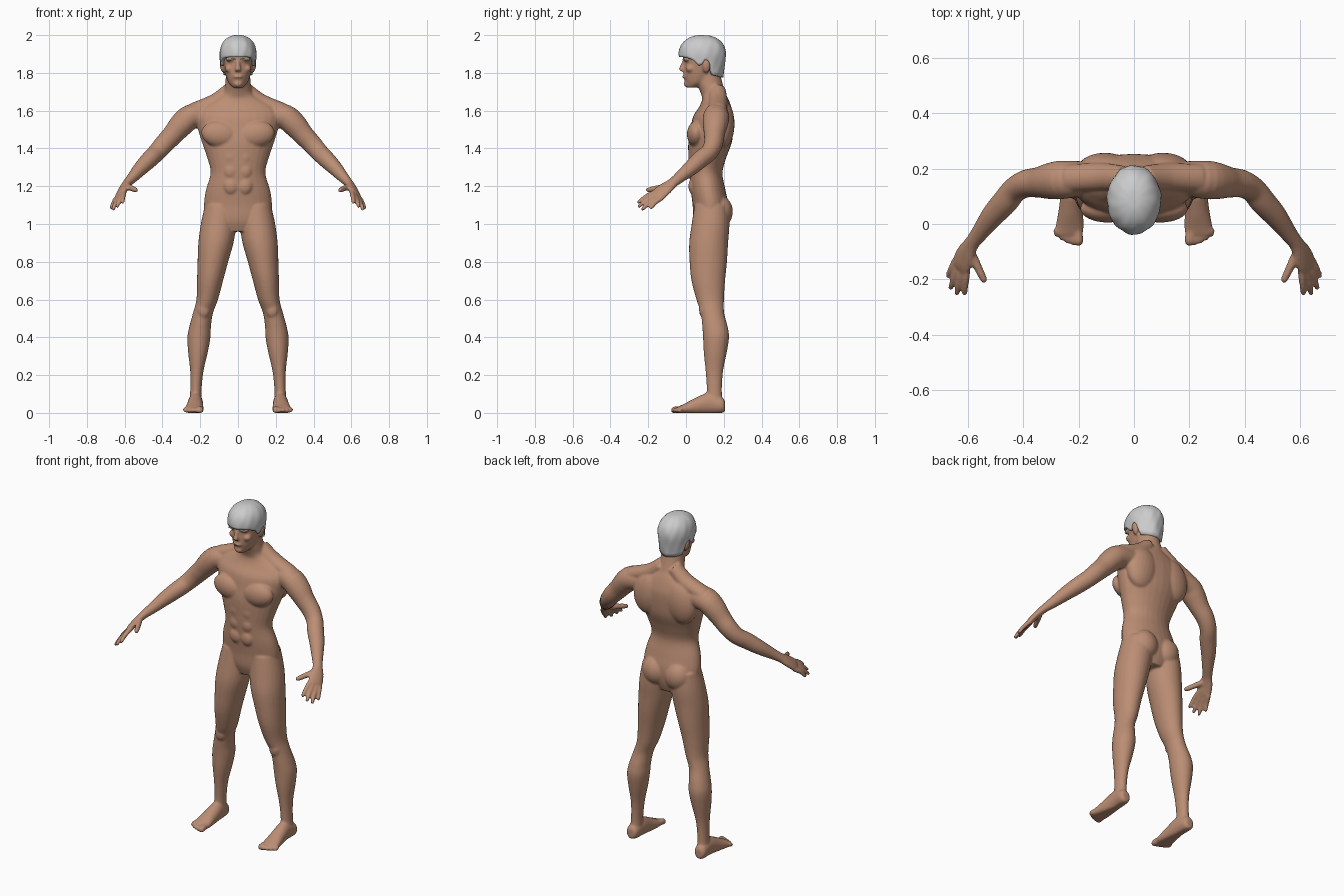
import bpy, bmesh, math
from mathutils import Vector, Matrix

old = bpy.data.objects.get("Cube")
if old:
    bpy.data.objects.remove(old)

UP, SIDE, FRONT = Vector((0, 0, 1)), Vector((1, 0, 0)), Vector((0, -1, 0))
SEGMENTS = 28


def material(name, color):
    mat = bpy.data.materials.new(name)
    mat.use_nodes = True
    mat.diffuse_color = color
    mat.node_tree.nodes["Principled BSDF"].inputs["Base Color"].default_value = color
    return mat


def smooth_path(sections, steps=4):
    """Catmull-Rom interpolation of section tuples."""
    pts = [Vector(s) for s in sections]
    out = []
    for i in range(len(pts) - 1):
        a, b, c, d = pts[max(i - 1, 0)], pts[i], pts[i + 1], pts[min(i + 2, len(pts) - 1)]
        for k in range(steps):
            t = k / steps
            out.append(b + (c - a) * (t / 2) + (a * 2 - b * 5 + c * 4 - d) * (t * t / 2)
                       + (b * 3 - a - c * 3 + d) * (t ** 3 / 2))
    return out + [pts[-1]]


def skin_rings(bm, rings):
    """Bridge rings of points and cap both ends."""
    loops = [[bm.verts.new(p) for p in ring] for ring in rings]
    for low, high in zip(loops, loops[1:]):
        for i in range(len(low)):
            j = (i + 1) % len(low)
            bm.faces.new((low[i], low[j], high[j], high[i]))
    bm.faces.new(loops[0][::-1])
    bm.faces.new(loops[-1])


def loft(bm, sections, side=SIDE, axis=None, both=True):
    """Elliptical loft through (x, y, z, radius along side, other radius)."""
    path = smooth_path(sections)
    rings = []
    for i, sec in enumerate(path):
        here = Vector(sec[:3])
        ahead, behind = path[min(i + 1, len(path) - 1)], path[max(i - 1, 0)]
        t = axis or (Vector(ahead[:3]) - Vector(behind[:3])).normalized()
        u = (side - t * side.dot(t)).normalized()
        v = t.cross(u)
        ring = []
        for k in range(SEGMENTS):
            a = math.tau * k / SEGMENTS
            p = here + u * (sec[3] * math.cos(a)) + v * (sec[4] * math.sin(a))
            p.z = max(p.z, 0)
            ring.append(p)
        rings.append(ring)
    for s in (1, -1) if both else (1,):
        skin_rings(bm, [[Vector((p.x * s, p.y, p.z)) for p in r] for r in rings])


def blob(bm, center, radii, tilt=0, both=True):
    """Ellipsoid, tilted about the front axis, optionally mirrored."""
    for s in (1, -1) if both else (1,):
        place = Matrix.Translation((center[0] * s, center[1], center[2]))
        place = place @ Matrix.Rotation(tilt * s, 4, 'Y') @ Matrix.Diagonal((*radii, 1))
        bmesh.ops.create_uvsphere(bm, u_segments=24, v_segments=16, radius=1, matrix=place)


def finish(bm, name, mat, voxel, passes):
    bmesh.ops.recalc_face_normals(bm, faces=bm.faces)
    mesh = bpy.data.meshes.new(name)
    bm.to_mesh(mesh)
    bm.free()
    mesh.materials.append(mat)
    mesh.shade_smooth()
    obj = bpy.data.objects.new(name, mesh)
    bpy.context.collection.objects.link(obj)
    if voxel:
        remesh = obj.modifiers.new("fuse", 'REMESH')
        remesh.mode = 'VOXEL'
        remesh.voxel_size = voxel
        remesh.use_smooth_shade = True
    if passes:
        relax = obj.modifiers.new("relax", 'SMOOTH')
        relax.factor = 0.5
        relax.iterations = passes
    return obj


skin = material("skin", (0.50, 0.27, 0.175, 1))
gray = material("gray hair", (0.6, 0.6, 0.6, 1))
body = bmesh.new()

# Torso and neck
torso = [(.96, .13, .09, .07), (1.02, .13, .165, .09), (1.10, .13, .18, .095),
         (1.18, .117, .17, .092), (1.27, .105, .145, .088), (1.35, .113, .163, .1),
         (1.43, .127, .19, .115), (1.50, .137, .212, .114), (1.57, .145, .225, .107),
         (1.62, .155, .2, .085), (1.66, .155, .13, .07), (1.69, .145, .082, .066),
         (1.74, .127, .068, .068), (1.80, .115, .064, .065)]
loft(body, [(0, y, z, rx, ry) for z, y, rx, ry in torso], axis=UP, both=False)

# Muscle masses: chest, shoulder blades, trapezius, buttocks, belly rows
blob(body, (.095, .055, 1.475), (.1, .05, .07), -0.15)
blob(body, (.105, .195, 1.53), (.1, .062, .13), -0.2)
loft(body, [(.04, .165, 1.71, .045, .04), (.12, .17, 1.645, .05, .045),
            (.24, .165, 1.6, .05, .04)], side=FRONT)
blob(body, (.075, .18, 1.065), (.078, .068, .085), 0.2)
for z in (1.2, 1.28, 1.355):
    blob(body, (.036, .038, z), (.04, .025, .045))

# Legs
leg = [(1.10, .09, .135, .085, .09), (1.00, .103, .13, .094, .1), (.90, .117, .12, .093, .103),
       (.80, .133, .118, .081, .099), (.70, .148, .118, .069, .089), (.60, .163, .128, .057, .073),
       (.53, .185, .14, .053, .062), (.46, .2, .153, .057, .067), (.40, .207, .159, .061, .069),
       (.32, .212, .155, .052, .061), (.22, .218, .15, .035, .046), (.12, .223, .15, .03, .04),
       (.05, .225, .15, .033, .045)]
loft(body, [(x, y, z, rx, ry) for z, x, y, rx, ry in leg], axis=UP)
blob(body, (.182, .095, .545), (.034, .026, .045))

# Feet and toes
foot = [(.207, .228, .035, .02, .025), (.19, .228, .04, .035, .042), (.12, .225, .05, .039, .056),
        (.05, .228, .034, .044, .045), (-.01, .232, .02, .051, .028), (-.04, .236, .016, .05, .018)]
loft(body, [(x, y, z, rx, rz) for y, x, z, rx, rz in foot], axis=FRONT)
for i in range(5):
    x, tip, r = .2 + .0195 * i, -.078 + .002 * i * i, .012 if i else .017
    loft(body, [(x + .003, -.02, .02, r, r), (x, tip + .015, .015, r, r * 1.1),
                (x, tip, .012, r * .6, r * .6)], axis=FRONT)

# Arms and palms
HAND_SIDE = Vector((.6, .6, -.5))
arm = [(.17, .165, 1.575, .06, .06), (.25, .16, 1.567, .07, .066), (.30, .155, 1.525, .066, .064),
       (.345, .15, 1.473, .055, .056), (.39, .145, 1.425, .05, .052), (.43, .123, 1.38, .046, .048),
       (.465, .08, 1.345, .047, .046), (.51, .03, 1.30, .042, .04), (.555, -.03, 1.25, .032, .03),
       (.585, -.07, 1.218, .029, .023), (.605, -.105, 1.19, .04, .02),
       (.62, -.14, 1.162, .044, .018), (.627, -.157, 1.148, .04, .014)]
loft(body, arm, side=HAND_SIDE)

# Fingers and thumb, each from root to tip
fingers = [((.602, -.16, 1.168), (.612, -.257, 1.11)), ((.616, -.155, 1.156), (.64, -.255, 1.088)),
           ((.63, -.145, 1.144), (.663, -.235, 1.073)), ((.643, -.13, 1.135), (.672, -.19, 1.08)),
           ((.59, -.1, 1.2), (.537, -.21, 1.178))]
for n, (root, tip) in enumerate(fingers):
    root, tip = Vector(root), Vector(tip)
    thick = .015 if n == 4 else .012
    bend = UP * (.008 if n < 4 else 0)
    loft(body, [(*(root.lerp(tip, f) + bend * math.sin(math.pi * f)), thick * w, thick * w)
                for f, w in ((-.2, .9), (.15, 1.1), (.55, 1), (.9, .85), (1, .5))],
         side=HAND_SIDE)

# Head, with jaw, brow, nose, lips, cheeks and ears
head = [(1.722, .03, .025, .028), (1.745, .055, .048, .058), (1.78, .073, .063, .085),
        (1.82, .082, .073, .094), (1.86, .09, .08, .1), (1.90, .09, .083, .108),
        (1.95, .09, .07, .09), (1.975, .09, .04, .05)]
loft(body, [(0, y, z, rx, ry) for z, y, rx, ry in head], axis=UP, both=False)
loft(body, [(0, -.004, 1.872, .012, .012), (0, -.017, 1.84, .011, .013),
            (0, -.025, 1.818, .017, .013), (0, -.016, 1.808, .014, .008)], axis=UP, both=False)
blob(body, (0, -.008, 1.779), (.028, .012, .006), both=False)
blob(body, (0, -.004, 1.788), (.026, .012, .005), both=False)
blob(body, (0, .008, 1.742), (.026, .02, .018), both=False)
blob(body, (.034, .004, 1.872), (.034, .018, .012))
blob(body, (.046, .023, 1.822), (.024, .024, .02))
blob(body, (.083, .108, 1.835), (.013, .021, .036), 0.2)
finish(body, "body", skin, 0.0062, 5)

# Hair: a dome whose lower edge drops from the fringe to the nape
hair = bmesh.new()


def hairline(y):
    stops = [(-.05, 1.885), (.0, 1.882), (.04, 1.868), (.065, 1.838), (.085, 1.845),
             (.1, 1.872), (.125, 1.86), (.145, 1.79), (.25, 1.768)]
    for (y0, z0), (y1, z1) in zip(stops, stops[1:]):
        if y <= y1:
            return z0 + (z1 - z0) * (y - y0) / (y1 - y0)
    return stops[-1][1]


ROWS, AROUND = 16, 72
rings = []
for row in range(-1, ROWS):
    ring = []
    for k in range(AROUND):
        a = math.tau * k / AROUND
        low = hairline(.087 + .122 * math.sin(a))
        z = low + (2 - low) * math.sin(max(row, 0) / ROWS * math.pi / 2)
        if z > 1.89:
            r = (1 - ((z - 1.89) / .111) ** 2.4) ** 0.46
        else:
            r = 1 - 1.1 * (1.89 - z)
        r *= 1 + .012 * math.sin(7 * a + 30 * z) + .008 * math.sin(13 * a - 50 * z)
        r *= .78 if row < 0 else 1
        ring.append(Vector((.098 * r * math.cos(a), .087 + .125 * r * math.sin(a), z)))
    rings.append(ring)
skin_rings(hair, rings)
finish(hair, "hair", gray, 0, 0)

# Eyebrows
brows = bmesh.new()
blob(brows, (.035, -.012, 1.871), (.022, .006, .004), 0.1)
finish(brows, "eyebrows", gray, 0, 0)
